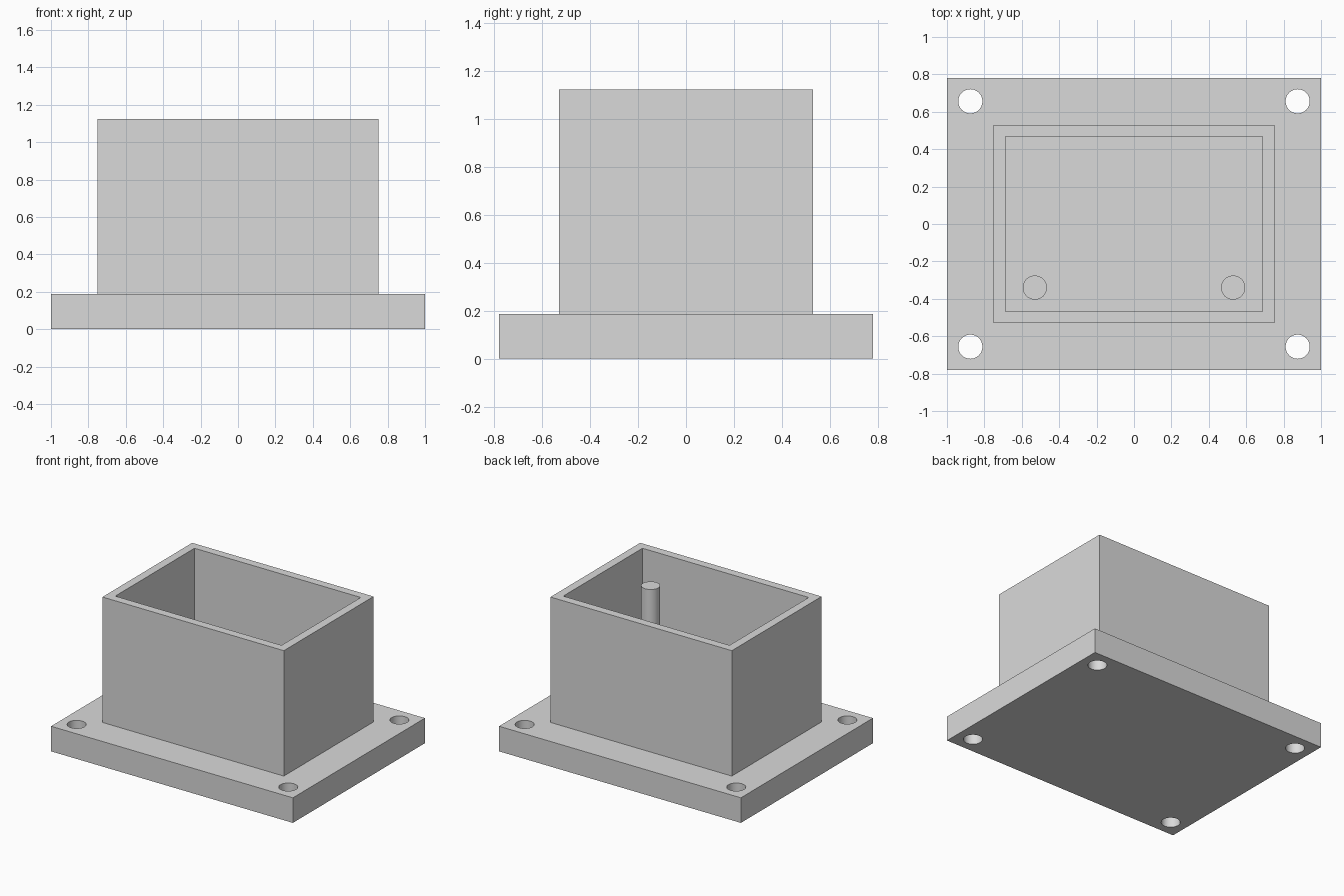
import bpy
import math

default = bpy.data.objects.get("Cube")
if default:
    bpy.data.objects.remove(default, do_unlink=True)

# One plain grey for every part
grey = bpy.data.materials.new("light_grey")
grey.use_nodes = True
colour = (0.7, 0.7, 0.7, 1)
grey.diffuse_color = colour
grey.node_tree.nodes["Principled BSDF"].inputs["Base Color"].default_value = colour

BASE_TOP = 0.1875
WALL_TOP = 1.125
POST_TOP = 0.9375
RADIUS = 0.0645


def finish(obj, name):
    obj.name = name
    obj.data.materials.clear()
    obj.data.materials.append(grey)
    return obj


def block(name, half_x, half_y, z0, z1):
    bpy.ops.mesh.primitive_cube_add(size=2, location=(0, 0, (z0 + z1) / 2))
    obj = bpy.context.object
    obj.scale = (half_x, half_y, (z1 - z0) / 2)
    bpy.ops.object.transform_apply(location=False, rotation=False, scale=True)
    return finish(obj, name)


def rod(name, x, y, z0, z1):
    bpy.ops.mesh.primitive_cylinder_add(vertices=48, radius=RADIUS, depth=z1 - z0,
                                        location=(x, y, (z0 + z1) / 2))
    return finish(bpy.context.object, name)


def cut(target, cutter):
    mod = target.modifiers.new("cut", "BOOLEAN")
    mod.operation = "DIFFERENCE"
    mod.solver = "EXACT"
    mod.object = cutter
    bpy.context.view_layer.objects.active = target
    bpy.ops.object.modifier_apply(modifier=mod.name)
    bpy.data.objects.remove(cutter, do_unlink=True)


def smooth(obj):
    bpy.ops.object.select_all(action="DESELECT")
    obj.select_set(True)
    bpy.context.view_layer.objects.active = obj
    bpy.ops.object.shade_smooth_by_angle(angle=math.radians(30))


# Base plate with a through hole at each corner
base = block("base_plate", 1, 0.78, 0, BASE_TOP)
for sx in (-1, 1):
    for sy in (-1, 1):
        cut(base, rod("hole_cutter", sx * 0.875, sy * 0.656, -0.1, BASE_TOP + 0.1))
smooth(base)

# Open-topped rectangular housing
walls = block("housing_walls", 0.75, 0.53, BASE_TOP, WALL_TOP)
cut(walls, block("cavity_cutter", 0.6875, 0.468, BASE_TOP - 0.1, WALL_TOP + 0.1))

# Two posts standing inside, near the front wall
for side, sx in (("right", -1), ("left", 1)):
    smooth(rod(side + "_post", sx * 0.53, -0.34, BASE_TOP, POST_TOP))
